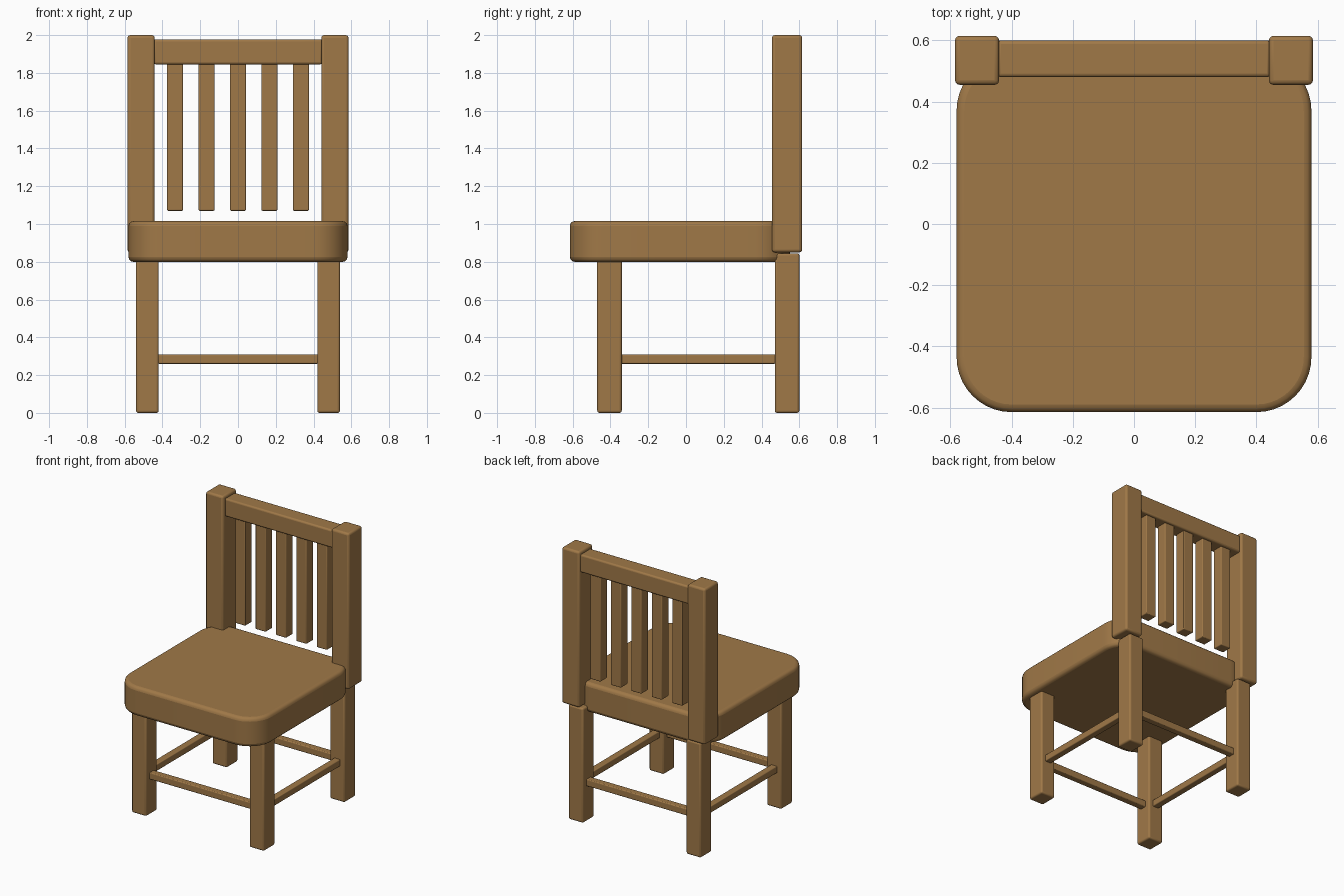
import bpy
import bmesh

cube = bpy.data.objects.get("Cube")
if cube:
    bpy.data.objects.remove(cube, do_unlink=True)

wood = bpy.data.materials.new("brown_wood")
wood.use_nodes = True
colour = (0.352, 0.19, 0.064, 1)
wood.diffuse_color = colour
wood.node_tree.nodes["Principled BSDF"].inputs["Base Color"].default_value = colour


def box(name, x, y, z, edge=0.012, corner=0):
    """Box from (min, max) ranges, with soft edges and optional round corners."""
    bm = bmesh.new()
    bmesh.ops.create_cube(bm, size=1)
    for v in bm.verts:
        v.co = [r[0] + (c + 0.5) * (r[1] - r[0]) for c, r in zip(v.co, (x, y, z))]
    if corner:
        upright = [e for e in bm.edges
                   if abs(e.verts[0].co.z - e.verts[1].co.z) > 0.01]
        bmesh.ops.bevel(bm, geom=upright, offset=corner, segments=10,
                        profile=0.5, affect='EDGES')
    mesh = bpy.data.meshes.new(name)
    bm.to_mesh(mesh)
    bm.free()
    mesh.materials.append(wood)
    obj = bpy.data.objects.new(name, mesh)
    bpy.context.collection.objects.link(obj)
    bevel = obj.modifiers.new("soft_edges", 'BEVEL')
    bevel.width = edge
    bevel.segments = 3
    bevel.limit_method = 'ANGLE'
    bpy.ops.object.select_all(action='DESELECT')
    obj.select_set(True)
    bpy.context.view_layer.objects.active = obj
    bpy.ops.object.shade_smooth_by_angle()
    return obj


def around(centre, width):
    return centre - width / 2, centre + width / 2


# Seat with rounded corners
box("seat", (-0.58, 0.58), (-0.615, 0.55), (0.80, 1.015), 0.025, 0.18)

# Legs, back posts and side rungs
leg_x, front_y, back_y = 0.48, -0.405, 0.535
rung_z = (0.26, 0.31)
for side, s in (("left", 1), ("right", -1)):
    leg = around(s * leg_x, 0.12)
    box(f"front_leg_{side}", leg, around(front_y, 0.13), (0, 0.84))
    box(f"back_leg_{side}", leg, around(back_y, 0.13), (0, 0.845))
    box(f"back_post_{side}", around(s * 0.513, 0.144), around(back_y, 0.16),
        (0.85, 2.0), 0.015)
    box(f"side_rung_{side}", around(s * leg_x, 0.05),
        (front_y + 0.06, back_y - 0.06), rung_z, 0.006)

# Front and back rungs
for name, y in (("front_rung", front_y), ("back_rung", back_y)):
    box(name, (-0.425, 0.425), around(y, 0.05), rung_z, 0.006)

# Top rail and the slats hanging below it
box("top_rail", (-0.447, 0.447), around(0.54, 0.12), (1.845, 1.977), 0.012)
for i in range(5):
    box(f"back_slat_{i + 1}", around((i - 2) / 6, 0.084), around(0.54, 0.08),
        (1.07, 1.855), 0.006)
